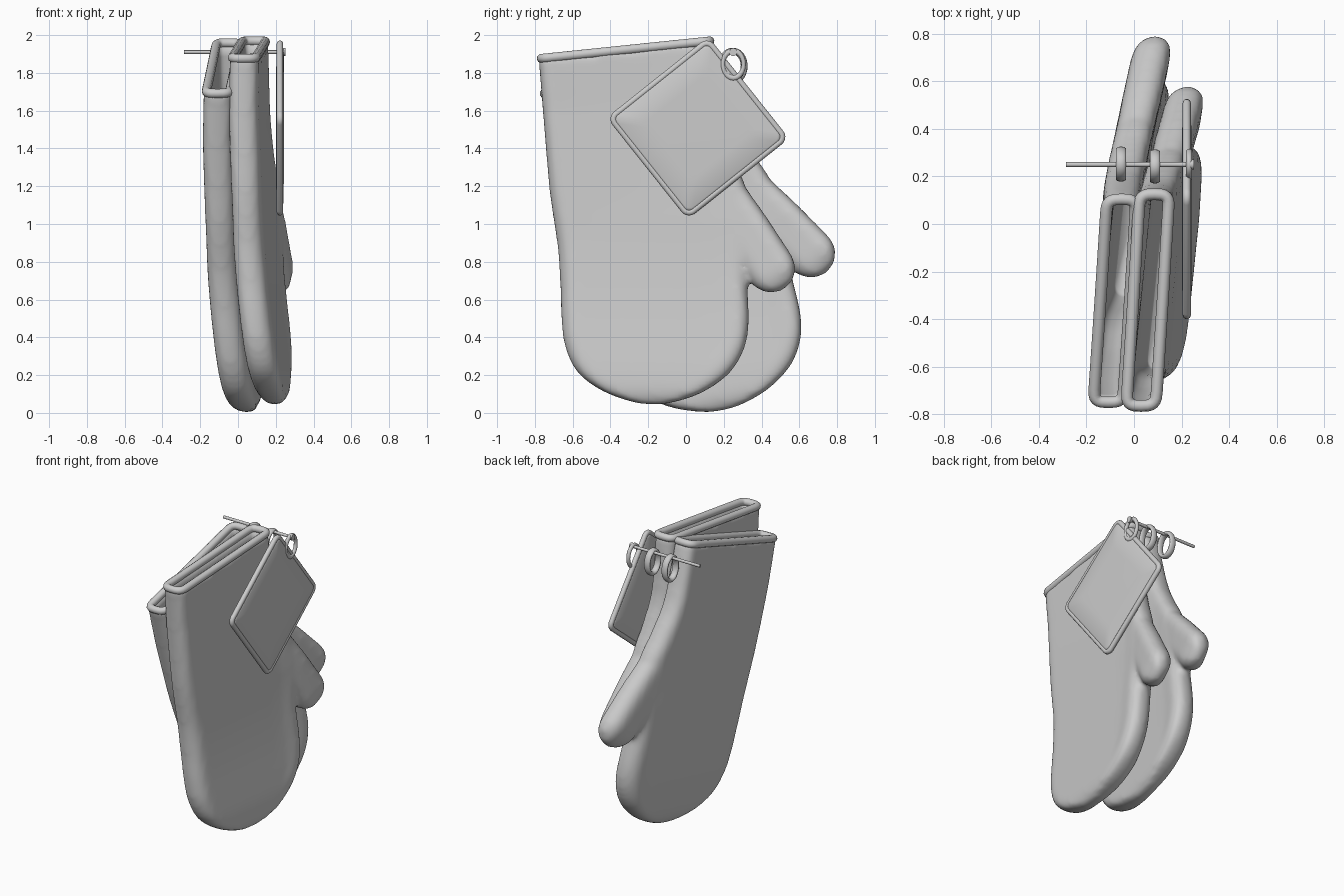
import bpy, bmesh, math
from mathutils import Vector, Matrix

if "Cube" in bpy.data.objects:
    bpy.data.objects.remove(bpy.data.objects["Cube"])

PEG = Vector((0, 0.25, 1.91))


def bend(y, z):
    # sideways lean and curl of a hanging mitt
    slope = 0.1 - 0.04 * min(max(z - 1, 0), 1)
    return (0.06 + slope * (y + 0.3) + 0.105 * max(0, 1 - z) ** 1.5
            + 0.04 * min(max(1.6 - z, 0), 0.6) + 0.1 * max(0, y - 0.15))


def section(row, inset=0.0):
    # flat-sided loop with round ends (boxier near the cuff)
    yl, zl, yr, zr, h = row
    L, R = Vector((yl, zl)), Vector((yr, zr))
    c, a = (L + R) / 2, (R - L).length / 2 - inset
    u = (R - L).normalized()
    h = min(h - inset, a * 0.98)
    s = a - h
    e = 0.9 - 0.3 * min(max(zl - 0.9, 0), 1)
    flat = []
    for side in (1, -1):
        for i in range(13):
            t = math.radians(-90 + 15 * i)
            sn = math.sin(t)
            flat.append((side * (s + h * max(math.cos(t), 0) ** e),
                         side * math.copysign(h * abs(sn) ** e, sn)))
        for i in range(1, 10):
            flat.append((side * s * (1 - i / 5), side * h))
    pts = []
    for v, x in flat:
        p = c + u * v
        pts.append(Vector((x + bend(p.x, p.y), p.x, p.y)))
    return pts


def smooth_rows(rows, steps=4):
    # smooth curve through the given rows
    out = []
    for i in range(len(rows) - 1):
        p = [Vector(rows[min(max(i + k, 0), len(rows) - 1)]) for k in (-1, 0, 1, 2)]
        for j in range(steps):
            t = j / steps
            v = [0.5 * (2 * b + (c - a) * t + (2 * a - 5 * b + 4 * c - d) * t * t
                        + (3 * b - a - 3 * c + d) * t ** 3) for a, b, c, d in zip(*p)]
            out.append(tuple(v))
    return out + [rows[-1]]


def loft(bm, rows, inset=0.0):
    rings = [[bm.verts.new(p) for p in section(r, inset)] for r in rows]
    for a, b in zip(rings, rings[1:]):
        for i in range(len(a)):
            j = (i + 1) % len(a)
            bm.faces.new((a[i], a[j], b[j], b[i]))
    for ring in (rings[0], rings[-1]):
        mid = bm.verts.new(sum((v.co for v in ring), Vector()) / len(ring))
        for i in range(len(ring)):
            bm.faces.new((ring[i], ring[(i + 1) % len(ring)], mid))


def finish(bm, name):
    bmesh.ops.recalc_face_normals(bm, faces=bm.faces)
    me = bpy.data.meshes.new(name)
    bm.to_mesh(me)
    bm.free()
    ob = bpy.data.objects.new(name, me)
    bpy.context.collection.objects.link(ob)
    me.polygons.foreach_set("use_smooth", [True] * len(me.polygons))
    return ob


def bake(ob):
    dg = bpy.context.evaluated_depsgraph_get()
    me = bpy.data.meshes.new_from_object(ob.evaluated_get(dg))
    ob.modifiers.clear()
    ob.data = me
    me.polygons.foreach_set("use_smooth", [True] * len(me.polygons))


def tube(name, pts, r):
    cu = bpy.data.curves.new(name, 'CURVE')
    cu.dimensions = '3D'
    cu.bevel_depth, cu.bevel_resolution = r, 3
    sp = cu.splines.new('POLY')
    sp.points.add(len(pts) - 1)
    for q, p in zip(sp.points, pts):
        q.co = (*p, 1)
    sp.use_cyclic_u = sp.use_smooth = True
    ob = bpy.data.objects.new(name, cu)
    bpy.context.collection.objects.link(ob)
    return ob


# mitt hand: left y z, right y z, half thickness
top = (-0.78, 1.875, 0.14, 1.97, 0.077)
body = [top, (-0.75, 1.5, 0.17, 1.6, 0.08), (-0.725, 1.2, 0.24, 1.38, 0.08),
        (-0.705, 1.05, 0.32, 1.18, 0.08), (-0.68, 0.88, 0.34, 0.95, 0.082),
        (-0.667, 0.7, 0.325, 0.72, 0.083), (-0.66, 0.5, 0.333, 0.48, 0.083),
        (-0.64, 0.35, 0.305, 0.33, 0.083), (-0.575, 0.215, 0.225, 0.205, 0.08),
        (-0.45, 0.12, 0.09, 0.11, 0.07), (-0.3, 0.062, -0.05, 0.06, 0.046),
        (-0.21, 0.046, -0.14, 0.045, 0.02)]
body = smooth_rows(body)
bm = bmesh.new()
loft(bm, body)

# thumb with rounded tip
a, b = Vector((0.185, 1.17)), Vector((0.45, 0.765))
d = (b - a).normalized()
n = Vector((-d.y, d.x))
thumb = []
for c, k in [(a - d * 0.13, 0.7), (a, 0.93), ((a + b) / 2, 1)] + [
        (b + d * 0.13 * math.sin(math.radians(t)), math.cos(math.radians(t)))
        for t in (0, 20, 40, 58, 72, 84)]:
    l, r = c - n * 0.13 * k, c + n * 0.13 * k
    thumb.append((*l, *r, 0.082 * k))
loft(bm, thumb)
mitt = finish(bm, "front_mitt")

# hollow inside of mitt
bm = bmesh.new()
loft(bm, [(-0.785, 1.99, 0.135, 2.085, 0.077)] + body[:29], 0.03)
cavity = finish(bm, "mitt_cavity_cutter")
cavity.hide_render = True
m = mitt.modifiers.new("blend", 'REMESH')
m.mode, m.voxel_size = 'VOXEL', 0.018
m = mitt.modifiers.new("soften", 'SMOOTH')
m.factor, m.iterations = 0.5, 8
m = mitt.modifiers.new("hollow", 'BOOLEAN')
m.operation, m.object, m.solver = 'DIFFERENCE', cavity, 'EXACT'
bake(mitt)
bpy.data.objects.remove(cavity)

# rolled cuff edge
rim = tube("front_cuff_rim", section(top, 0.015), 0.025)

# second mitt swings about the peg
swing = (Matrix.Translation(PEG + Vector((-0.138, -0.012, 0.016)))
         @ Matrix.Rotation(math.radians(11.5), 4, 'X') @ Matrix.Translation(-PEG))
for src, name in ((mitt, "back_mitt"), (rim, "back_cuff_rim")):
    ob = src.copy()
    ob.name = name
    ob.matrix_world = swing
    bpy.context.collection.objects.link(ob)

# square pot holder: padded square and soft piped edge
hold = (Matrix.Translation((0.222, 0.063, 1.508))
        @ Matrix.Rotation(math.radians(38.5), 4, 'X'))


def square(s, x):
    r, pts = 0.035, []
    for q in range(4):
        cx, cy = [(1, 1), (-1, 1), (-1, -1), (1, -1)][q]
        for i in range(6):
            t = math.radians(90 * q + 18 * i)
            pts.append(Vector((x, cx * (s - r) + r * math.cos(t),
                               cy * (s - r) + r * math.sin(t))))
    return pts


bm = bmesh.new()
rings = [[bm.verts.new(p) for p in square(s, x)] for s, x in
         [(0.2, -0.021), (0.31, -0.017), (0.325, -0.01),
          (0.325, 0.01), (0.31, 0.017), (0.2, 0.021)]]
for p, q in zip(rings, rings[1:]):
    for i in range(24):
        bm.faces.new((p[i], p[(i + 1) % 24], q[(i + 1) % 24], q[i]))
bm.faces.new(rings[0])
bm.faces.new(rings[-1])
finish(bm, "pot_holder").matrix_world = hold
tube("pot_holder_piping", square(0.328, 0), 0.017).matrix_world = hold

# tall hanging loops
for name, x, w, r, y in (("back_loop", -0.055, 1.9, 0.062, 0.252),
                         ("front_loop", 0.088, 1.9, 0.06, 0.242),
                         ("holder_loop", 0.232, 1.1, 0.055, 0.25)):
    bpy.ops.mesh.primitive_torus_add(major_radius=r, minor_radius=0.012,
                                     major_segments=32, minor_segments=10,
                                     location=(x, y, 1.932 - 1.3 * (r + 0.012)),
                                     rotation=(0, math.pi / 2, 0))
    ob = bpy.context.object
    ob.name = name
    ob.scale = (1.3, 1, w)
    bpy.ops.object.shade_smooth()

# peg with small round head
for name, x0, x1, r in (("peg", -0.285, 0.245, 0.01), ("peg_head", 0.236, 0.252, 0.021)):
    bpy.ops.mesh.primitive_cylinder_add(vertices=20, radius=r, depth=x1 - x0,
                                        location=((x0 + x1) / 2, PEG.y, PEG.z),
                                        rotation=(0, math.pi / 2, 0))
    bpy.context.object.name = name
    bpy.ops.object.shade_smooth_by_angle()
